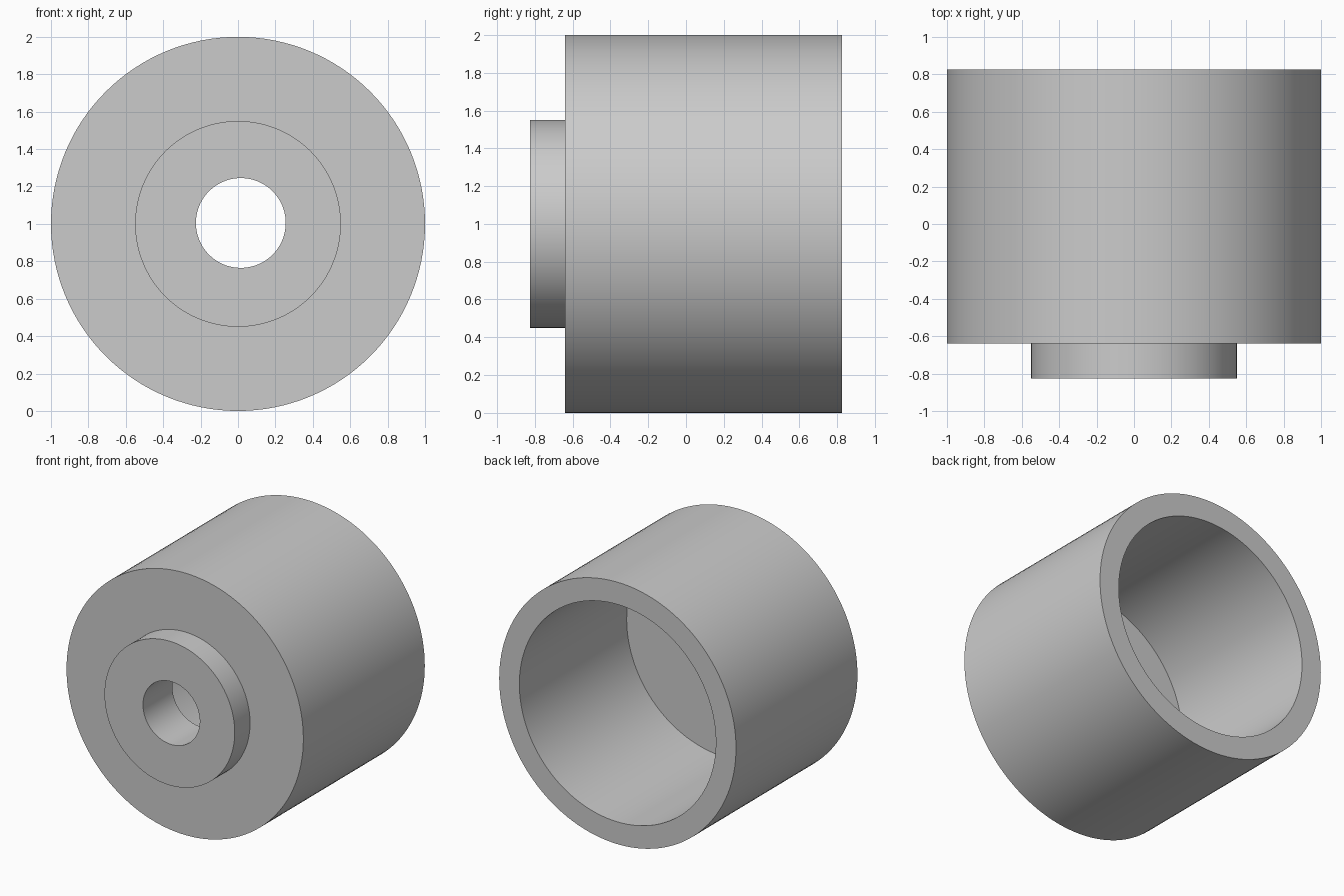
import bpy, bmesh, math

cube = bpy.data.objects.get("Cube")
if cube:
    bpy.data.objects.remove(cube, do_unlink=True)

SEGMENTS = 128
FRONT, SHOULDER, FLOOR, BACK = -0.825, -0.64, -0.47, 0.825
BORE = (0.015, 1.005)   # bore sits slightly off the main axis
AXIS = (0.0, 1.0)

# Grey finish
grey = bpy.data.materials.new("plain grey")
grey.use_nodes = True
colour = (0.6, 0.6, 0.6, 1)
grey.diffuse_color = colour
grey.node_tree.nodes["Principled BSDF"].inputs["Base Color"].default_value = colour

# Closed turned profile: radius, y, centre
profile = [
    (0.24, FRONT, BORE),      # bore mouth
    (0.55, FRONT, AXIS),      # boss
    (0.55, SHOULDER, AXIS),
    (1.0, SHOULDER, AXIS),    # outer wall
    (1.0, BACK, AXIS),
    (0.83, BACK, AXIS),       # cavity
    (0.83, FLOOR, AXIS),
    (0.24, FLOOR, BORE),      # bore exit
]


def ring(bm, radius, y, centre):
    angles = [math.tau * i / SEGMENTS for i in range(SEGMENTS)]
    return [bm.verts.new((centre[0] + radius * math.cos(a), y,
                          centre[1] + radius * math.sin(a))) for a in angles]


# Cup-shaped body with front boss and through bore
bm = bmesh.new()
rings = [ring(bm, *p) for p in profile]
for a, b in zip(rings, rings[1:] + rings[:1]):
    for i in range(SEGMENTS):
        j = (i + 1) % SEGMENTS
        bm.faces.new((a[i], a[j], b[j], b[i]))
bmesh.ops.recalc_face_normals(bm, faces=bm.faces)
mesh = bpy.data.meshes.new("flanged_cup")
bm.to_mesh(mesh)
bm.free()
mesh.materials.append(grey)
cup = bpy.data.objects.new("flanged_cup", mesh)
bpy.context.collection.objects.link(cup)

# Smooth walls, crisp rims
bpy.ops.object.select_all(action="DESELECT")
cup.select_set(True)
bpy.context.view_layer.objects.active = cup
bpy.ops.object.shade_smooth_by_angle(angle=math.radians(30))
